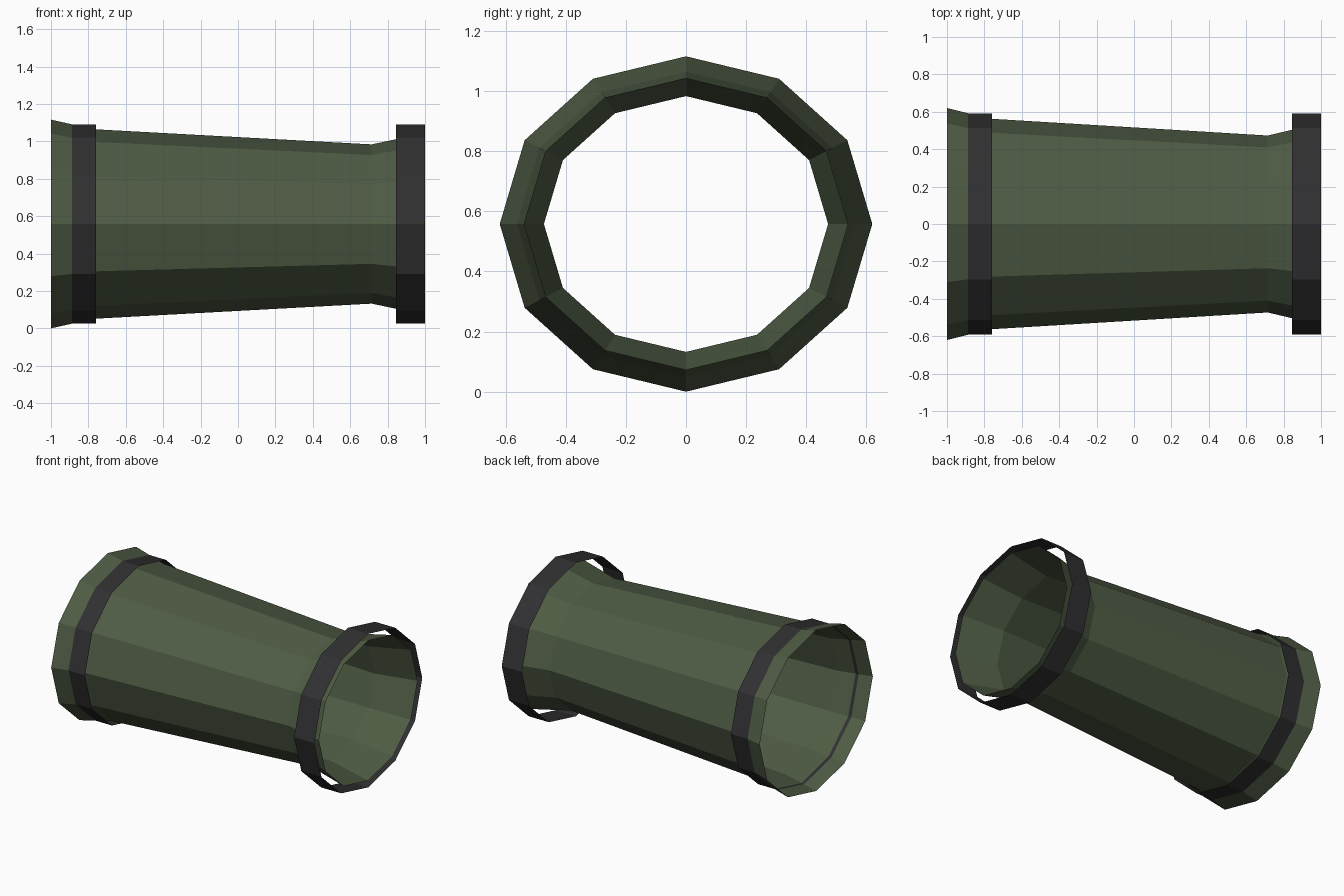
import bpy
import bmesh
from math import sin, cos, pi

SIDES = 12
CENTRE_Z = 0.558
SQUASH = 0.9      # height of the oval section relative to its width

if "Cube" in bpy.data.objects:
    bpy.data.objects.remove(bpy.data.objects["Cube"])


def make_material(name, rgb):
    mat = bpy.data.materials.new(name)
    mat.use_nodes = True
    colour = (*rgb, 1.0)
    mat.diffuse_color = colour
    mat.node_tree.nodes["Principled BSDF"].inputs["Base Color"].default_value = colour
    return mat


def make_tube(name, profile, mat):
    """Open oval shell along x, from a profile of (x, radius) pairs."""
    bm = bmesh.new()
    rings = []
    for x, r in profile:
        angles = [2 * pi * i / SIDES for i in range(SIDES)]
        rings.append([bm.verts.new((x, r * sin(a), CENTRE_Z + SQUASH * r * cos(a)))
                      for a in angles])
    for near, far in zip(rings, rings[1:]):
        for i in range(SIDES):
            j = (i + 1) % SIDES
            bm.faces.new((near[i], far[i], far[j], near[j]))
    # Outward normals
    bm.normal_update()
    for face in bm.faces:
        mid = face.calc_center_median()
        if face.normal.y * mid.y + face.normal.z * (mid.z - CENTRE_Z) < 0:
            face.normal_flip()
    mesh = bpy.data.meshes.new(name)
    bm.to_mesh(mesh)
    bm.free()
    mesh.materials.append(mat)
    obj = bpy.data.objects.new(name, mesh)
    bpy.context.collection.objects.link(obj)
    return obj


green = make_material("olive green", (0.078, 0.106, 0.058))
black = make_material("charcoal", (0.030, 0.029, 0.031))

# Tapered body with a flare at each end
make_tube("tapered_body", [(-1.0, 0.62), (-0.77, 0.563), (0.715, 0.473), (1.0, 0.54)], green)

# Thin straight bands around both ends
for name, start, end in (("wide_end_band", -0.91, -0.76), ("narrow_end_band", 0.845, 1.0)):
    make_tube(name, [(start, 0.592), (end, 0.592)], black)
